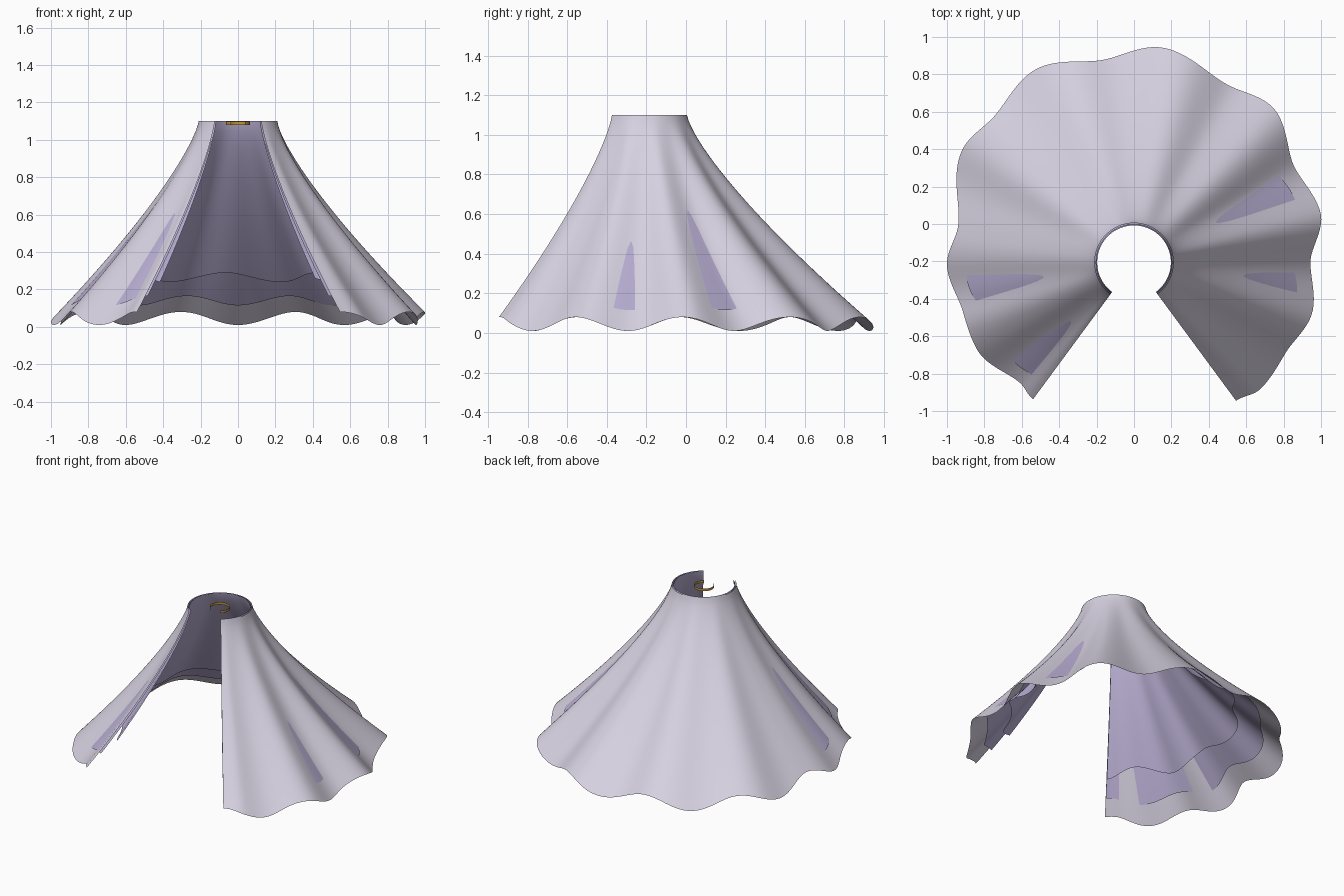
import bpy, bmesh, math

if "Cube" in bpy.data.objects:
    bpy.data.objects.remove(bpy.data.objects["Cube"])

CENTRE_Y = -0.205   # axis of the skirt
OPEN = 143.6        # the wrap runs from -OPEN to +OPEN degrees, 0 = back
TOP = 1.1
WAIST = 0.21

# Crests and troughs of the hem folds: (angle, radius)
FOLDS = [(-143.6, .91), (-137, .887), (-119, .96), (-106, .952), (-90.5, 1.0),
         (-79, .96), (-55, 1.10), (-45, 1.08), (-26.5, 1.158), (-9, 1.095),
         (7, 1.158), (28, 1.073), (41, 1.113), (60, .997), (75, 1.032),
         (90, .943), (106, .99), (121, .944), (135, .957), (143.6, .919)]

# Places where the middle layer swells through the outer one: (angle, height)
SWELLS = [(64, .045), (97, .038), (-99, .044), (-133, .044), (28, .029)]


def material(name, rgb):
    m = bpy.data.materials.new(name)
    m.diffuse_color = (*rgb, 1)
    m.use_nodes = True
    m.node_tree.nodes["Principled BSDF"].inputs["Base Color"].default_value = m.diffuse_color
    return m


def hem_radius(a):
    for (a0, r0), (a1, r1) in zip(FOLDS, FOLDS[1:]):
        if a <= a1:
            t = max(0, (a - a0) / (a1 - a0))
            return r0 + (r1 - r0) * t * t * (3 - 2 * t)
    return FOLDS[-1][1]


def wave(a, k=11.34, shift=0):
    return math.cos(math.radians(k * (a + shift)))


def skirt_radius(a, z):
    # flared profile, folds fading out toward the waist
    u = (TOP - z) / (TOP - (0.045 - 0.035 * wave(a)))
    s = max(0, u) ** 1.29
    return WAIST + (hem_radius(a) - WAIST) * s, s


def outer(a, z):
    return skirt_radius(a, z)[0]


def middle(a, z):
    r, s = skirt_radius(a, z)
    swell = sum(h * math.exp(-((a - c) / 7.8) ** 2) for c, h in SWELLS)
    return r - 0.008 - 0.022 * s + swell * s


def inner(a, z):
    r, s = skirt_radius(a, z)
    return r - 0.013 - 0.07 * s


def wrap(name, radius, hem, mat, rows, cols=216, top=TOP):
    """Open sheet swept around the axis, from the top edge to the hem."""
    bm = bmesh.new()
    grid = []
    for i in range(cols + 1):
        a = -OPEN + 2 * OPEN * i / cols
        t = math.radians(a)
        column = []
        for j in range(rows + 1):
            z = top + (hem(a) - top) * j / rows
            r = radius(a, z)
            column.append(bm.verts.new((r * math.sin(t), CENTRE_Y + r * math.cos(t), z)))
        grid.append(column)
    for c0, c1 in zip(grid, grid[1:]):
        for j in range(rows):
            f = bm.faces.new((c0[j], c1[j], c1[j + 1], c0[j + 1]))
            f.smooth = True
    # outward normals
    bm.normal_update()
    f = next(iter(bm.faces))
    c = f.calc_center_median()
    if f.normal.x * c.x + f.normal.y * (c.y - CENTRE_Y) < 0:
        bmesh.ops.reverse_faces(bm, faces=bm.faces[:])
    me = bpy.data.meshes.new(name)
    bm.to_mesh(me)
    bm.free()
    me.materials.append(mat)
    ob = bpy.data.objects.new(name, me)
    bpy.context.collection.objects.link(ob)
    return ob


pale = material("pale_lavender", (.68, .64, .75))
lilac = material("lilac", (.50, .44, .67))
gold = material("gold", (.50, .29, .04))

# Three cloth layers
wrap("outer_skirt", outer, lambda a: 0.045 - 0.035 * wave(a), pale, 40)
wrap("middle_layer", middle, lambda a: 0.14 - 0.025 * wave(a), lilac, 36)
wrap("inner_layer", inner, lambda a: 0.265 + 0.025 * wave(a, 9, 5), lilac, 30)

# Small open band hanging at the waist
wrap("waist_band", lambda a, z: 0.065, lambda a: 1.08, gold, 1, 40, 1.098)
